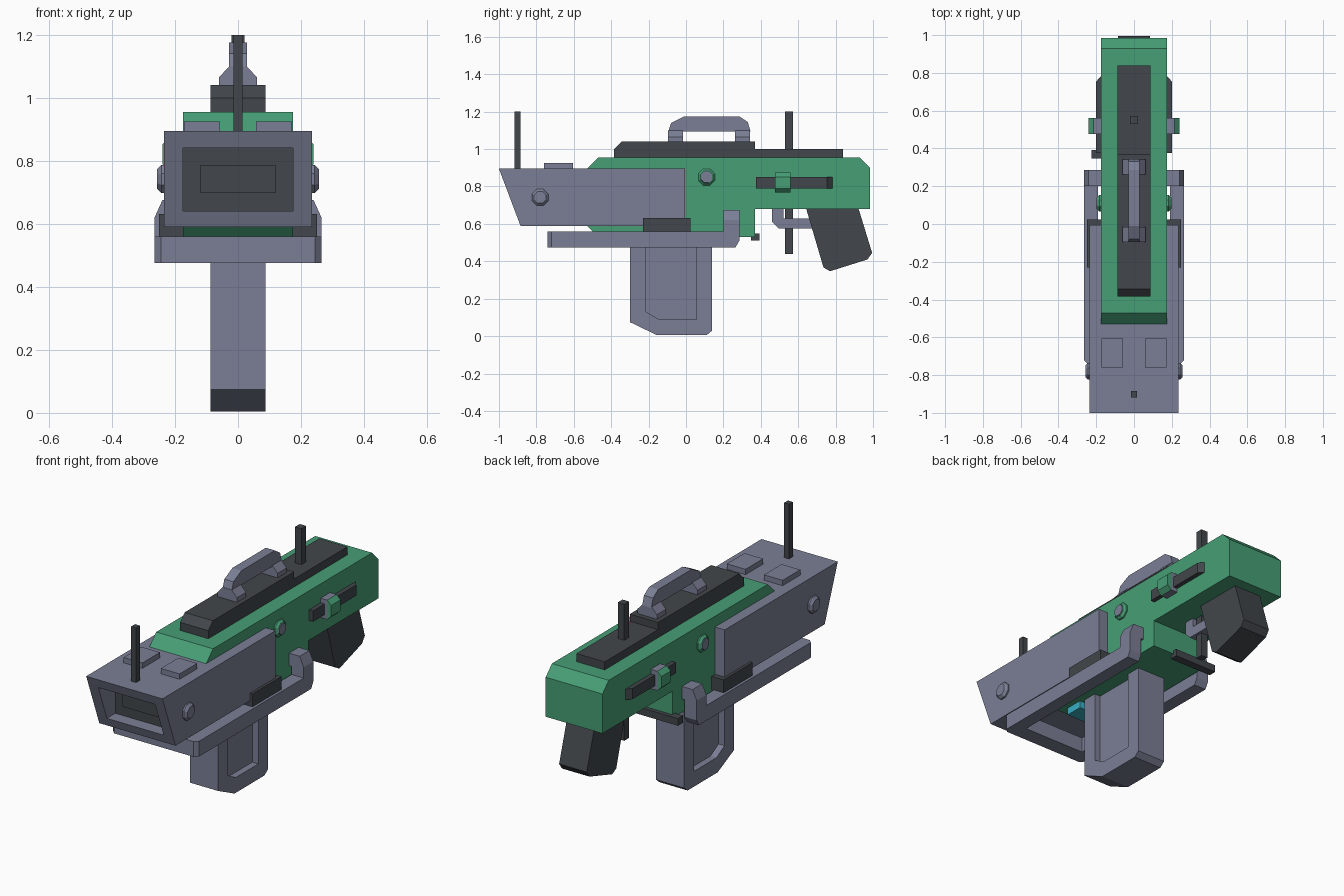
import bpy, bmesh, math
from mathutils import Vector


def material(name, rgb):
    m = bpy.data.materials.new(name)
    m.diffuse_color = (*rgb, 1)
    return m


GREY = material("blue_grey", (0.198, 0.212, 0.301))
GREEN = material("green", (0.063, 0.345, 0.180))
DARK = material("charcoal", (0.054, 0.062, 0.070))
CYAN = material("cyan", (0.04, 0.43, 0.55))


def finish(name, bm, mat):
    bmesh.ops.recalc_face_normals(bm, faces=bm.faces)
    me = bpy.data.meshes.new(name)
    bm.to_mesh(me)
    bm.free()
    me.materials.append(mat)
    ob = bpy.data.objects.new(name, me)
    bpy.context.collection.objects.link(ob)
    return ob


def prism(name, pts, a, b, mat, axis="x"):
    """Extrude a 2D profile from a to b along the given axis."""
    place = {"x": lambda p, t: (t, p[0], p[1]),
             "y": lambda p, t: (p[0], t, p[1]),
             "z": lambda p, t: (p[0], p[1], t)}[axis]
    bm = bmesh.new()
    face = bm.faces.new([bm.verts.new(place(p, a)) for p in pts])
    ext = bmesh.ops.extrude_face_region(bm, geom=[face])
    verts = [v for v in ext["geom"] if isinstance(v, bmesh.types.BMVert)]
    move = Vector(place((0, 0), b - a))
    bmesh.ops.translate(bm, verts=verts, vec=move)
    return finish(name, bm, mat)


def box(name, x0, x1, y0, y1, z0, z1, mat):
    return prism(name, [(y0, z0), (y1, z0), (y1, z1), (y0, z1)], x0, x1, mat)


def stud(name, s, x0, x1, y, z, r0, r1, mat):
    """Eight-sided tapered stud pointing sideways."""
    bm = bmesh.new()
    rings = []
    for x, r in ((x0, r0), ((x0 + x1) / 2, r0), (x1, r1)):
        rings.append([bm.verts.new((s * x, y + r * math.cos(a), z + r * math.sin(a)))
                      for a in [math.pi / 8 + i * math.pi / 4 for i in range(8)]])
    for lo, hi in zip(rings, rings[1:]):
        for i in range(8):
            j = (i + 1) % 8
            bm.faces.new((lo[i], lo[j], hi[j], hi[i]))
    bm.faces.new(rings[0])
    bm.faces.new(rings[-1])
    return finish(name, bm, mat)


# Main body and stepped top plate
prism("body", [(-0.53, 0.59), (-0.53, 0.895), (-0.47, 0.955), (0.93, 0.955),
               (0.985, 0.90), (0.985, 0.68), (0.37, 0.68), (0.37, 0.53),
               (-0.47, 0.53)], -0.175, 0.175, GREEN)
prism("top_plate", [(-0.385, 0.95), (-0.385, 1.0), (-0.345, 1.04), (0.37, 1.04),
                    (0.37, 1.0), (0.84, 1.0), (0.84, 0.95)], -0.087, 0.087, DARK)

# Front shroud with a rectangular muzzle opening
shroud = prism("front_shroud", [(-1.0, 0.895), (-0.005, 0.895), (-0.005, 0.59),
                                (-0.885, 0.59)], -0.235, 0.235, GREY)
cutter = box("muzzle_cutter", -0.175, 0.175, -1.2, -0.80, 0.64, 0.84, GREY)
cutter.hide_render = True
cutter.hide_viewport = True
cut = shroud.modifiers.new("muzzle", "BOOLEAN")
cut.operation = "DIFFERENCE"
cut.solver = "EXACT"
cut.object = cutter
box("muzzle_panel", -0.175, 0.175, -0.83, -0.79, 0.64, 0.84, DARK)
box("muzzle_core", -0.12, 0.12, -0.85, -0.82, 0.70, 0.785, DARK)

# Antennas
box("front_antenna", -0.015, 0.015, -0.918, -0.885, 0.88, 1.2, DARK)
box("rear_antenna", -0.02, 0.02, 0.53, 0.572, 0.44, 1.2, DARK)

# Carry handle on two tapered feet
prism("carry_handle", [(-0.095, 1.095), (-0.08, 1.14), (-0.01, 1.175), (0.285, 1.175),
                       (0.33, 1.145), (0.345, 1.095)], -0.028, 0.028, GREY)
for label, y in (("front", -0.095), ("rear", 0.262)):
    prism(label + "_handle_foot", [(-0.06, 1.035), (0.06, 1.035), (0.06, 1.065),
                                   (0.028, 1.1), (-0.028, 1.1), (-0.06, 1.065)],
          y, y + 0.08, GREY, "y")

# Magazine with recessed sides
prism("magazine_frame", [(-0.3, 0.54), (-0.3, 0.075), (-0.155, 0.005), (0.11, 0.005),
                         (0.14, 0.03), (0.14, 0.54), (0.055, 0.54), (0.055, 0.09),
                         (-0.145, 0.09), (-0.215, 0.13), (-0.215, 0.54)],
      -0.087, 0.087, GREY)
prism("magazine_core", [(-0.22, 0.54), (-0.22, 0.12), (-0.15, 0.08), (0.06, 0.08),
                        (0.06, 0.54)], -0.05, 0.05, GREY)

# U-shaped lower rail
prism("lower_rail", [(-0.265, 0.21), (-0.265, -0.72), (-0.245, -0.74), (0.245, -0.74),
                     (0.265, -0.72), (0.265, 0.21), (0.19, 0.21), (0.19, -0.65),
                     (-0.19, -0.65), (-0.19, 0.21)], 0.475, 0.56, GREY, "z")
box("underside_light", -0.1, 0.1, -0.42, -0.32, 0.49, 0.54, CYAN)

# Rear grip, trigger guard and catch lever
prism("grip", [(0.64, 0.69), (0.92, 0.69), (0.995, 0.445), (0.97, 0.41),
               (0.77, 0.347), (0.735, 0.367)], -0.085, 0.085, DARK)
prism("trigger_guard", [(0.46, 0.69), (0.46, 0.61), (0.495, 0.575), (0.69, 0.575),
                        (0.69, 0.63), (0.52, 0.63), (0.52, 0.69)], -0.035, 0.035, GREY)
box("catch_lever", -0.225, 0.04, 0.347, 0.392, 0.51, 0.55, DARK)

# Parts repeated on both sides
for s, side in ((1, "right_"), (-1, "left_")):
    # rail hook rising and turning into the body
    prism(side + "rail_hook", [(0.2, 0.475), (0.265, 0.475), (0.285, 0.51),
                               (0.285, 0.61), (0.2, 0.61)], s * 0.19, s * 0.265, GREY)
    prism(side + "hook_end", [(s * 0.17, 0.605), (s * 0.265, 0.605), (s * 0.265, 0.62),
                              (s * 0.24, 0.675), (s * 0.17, 0.675)], 0.2, 0.285, GREY, "y")
    box(side + "rail_block", s * 0.17, s * 0.25, -0.23, 0.025, 0.555, 0.632, DARK)
    # raised plates on the shroud
    box(side + "shroud_plate", s * 0.057, s * 0.172, -0.76, -0.605, 0.89, 0.925, GREY)
    # bolts
    stud(side + "shroud_bolt", s, 0.23, 0.257, -0.78, 0.742, 0.048, 0.034, GREY)
    stud(side + "body_bolt", s, 0.17, 0.195, 0.11, 0.85, 0.048, 0.036, GREEN)
    stud(side + "body_bolt_centre", s, 0.18, 0.199, 0.11, 0.85, 0.034, 0.032, GREY)
    # slide track and slider
    prism(side + "slide_track", [(s * 0.17, 0.375), (s * 0.2, 0.375), (s * 0.2, 0.755),
                                 (s * 0.175, 0.782), (s * 0.17, 0.782)],
          0.79, 0.85, DARK, "z")
    box(side + "slider_base", s * 0.17, s * 0.215, 0.477, 0.56, 0.767, 0.875, GREY)
    prism(side + "slider_cap", [(s * 0.215, 0.767), (s * 0.24, 0.79), (s * 0.24, 0.852),
                                (s * 0.215, 0.875)], 0.477, 0.56, GREEN, "y")
